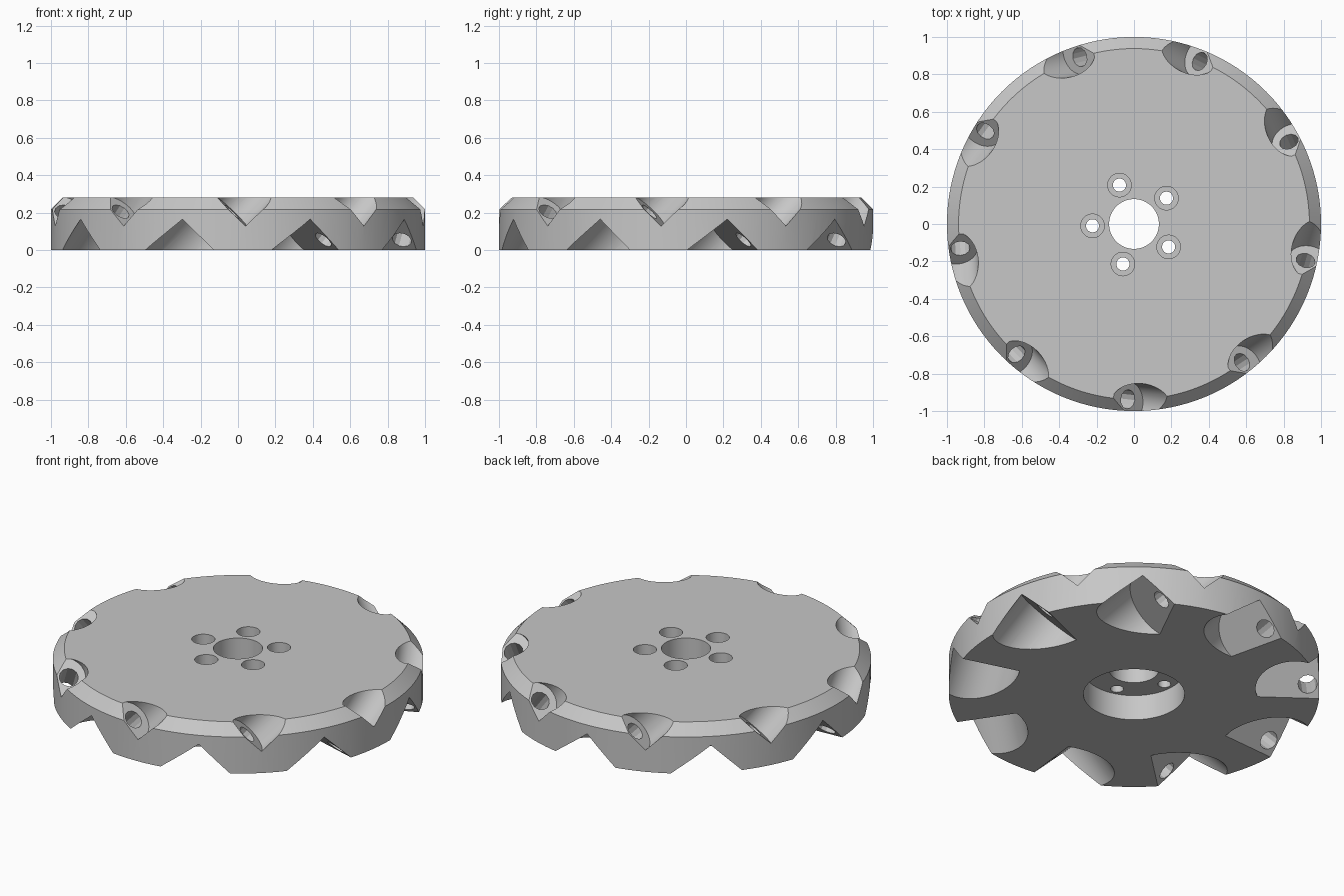
import bpy, bmesh, math
from mathutils import Matrix, Vector

if "Cube" in bpy.data.objects:
    bpy.data.objects.remove(bpy.data.objects["Cube"])

grey = bpy.data.materials.new("light_grey")
grey.diffuse_color = (0.57, 0.57, 0.57, 1)
grey.use_nodes = True
grey.node_tree.nodes["Principled BSDF"].inputs["Base Color"].default_value = grey.diffuse_color


def new_object(name, bm):
    bmesh.ops.recalc_face_normals(bm, faces=bm.faces)
    mesh = bpy.data.meshes.new(name)
    bm.to_mesh(mesh)
    bm.free()
    mesh.materials.append(grey)
    obj = bpy.data.objects.new(name, mesh)
    bpy.context.collection.objects.link(obj)
    return obj


def lathe(name, profile, steps):
    """Spin a closed (radius, height) profile around z."""
    bm = bmesh.new()
    rings = []
    for i in range(steps):
        a = 2 * math.pi * i / steps
        rings.append([bm.verts.new((r * math.cos(a), r * math.sin(a), z))
                      for r, z in profile])
    n = len(profile)
    for i in range(steps):
        a, b = rings[i], rings[(i + 1) % steps]
        for j in range(n):
            k = (j + 1) % n
            bm.faces.new((a[j], b[j], b[k], a[k]))
    return new_object(name, bm)


def cylinder_ring(name, start, direction, radius, length, sides, count, phase):
    """Cylinders from start along direction, repeated around z."""
    bm = bmesh.new()
    d = Vector(direction).normalized()
    place = (Matrix.Translation(Vector(start) + d * length / 2)
             @ d.to_track_quat('Z', 'Y').to_matrix().to_4x4())
    for i in range(count):
        turn = Matrix.Rotation(phase + 2 * math.pi * i / count, 4, 'Z')
        bmesh.ops.create_cone(bm, cap_ends=True, segments=sides, radius1=radius,
                              radius2=radius, depth=length, matrix=turn @ place)
    return new_object(name, bm)


def cut(target, cutter):
    mod = target.modifiers.new(cutter.name, 'BOOLEAN')
    mod.operation = 'DIFFERENCE'
    mod.solver = 'EXACT'
    mod.object = cutter
    bpy.context.view_layer.objects.active = target
    bpy.ops.object.modifier_apply(modifier=mod.name)
    bpy.data.objects.remove(cutter, do_unlink=True)


# Disc with chamfered top rim, centre bore and wide recess underneath
disc = lathe("wheel_disc", [(0.133, 0.15), (0.133, 0.28), (0.938, 0.28), (1, 0.218),
                            (1, 0), (0.273, 0), (0.273, 0.15)], 128)

# Slanted roller axles: u runs up along the axle, n is square to it
ang = math.radians(46)
u = Vector((math.cos(ang), 0, math.sin(ang)))
n = Vector((-math.sin(ang), 0, math.cos(ang)))
axle = n * 0.09
turn = math.radians(-6.5)


def on_axle(t, radius):
    return u * t + axle + Vector((0, -radius, 0))


# Small pockets in the top rim, large pockets underneath, axle holes between
cut(disc, cylinder_ring("top_pocket", on_axle(0.199, 0.958), u, 0.115, 0.4, 48, 9, turn))
cut(disc, cylinder_ring("bottom_pocket", on_axle(-0.011, 0.855), -u, 0.204, 0.4, 64, 9, turn))
cut(disc, cylinder_ring("axle_hole", on_axle(-0.05, 0.935), u, 0.052, 0.29, 12, 9, turn))

# Five counterbored bolt holes around the bore
bolt = math.radians(182.5)
cut(disc, cylinder_ring("bolt_hole", (0.222, 0, 0.1), (0, 0, 1), 0.035, 0.3, 32, 5, bolt))
cut(disc, cylinder_ring("bolt_head", (0.222, 0, 0.2), (0, 0, 1), 0.063, 0.2, 40, 5, bolt))

# Smooth curved walls, sharp edges kept
bpy.ops.object.select_all(action='DESELECT')
disc.select_set(True)
bpy.context.view_layer.objects.active = disc
bpy.ops.object.shade_smooth_by_angle(angle=math.radians(25))
